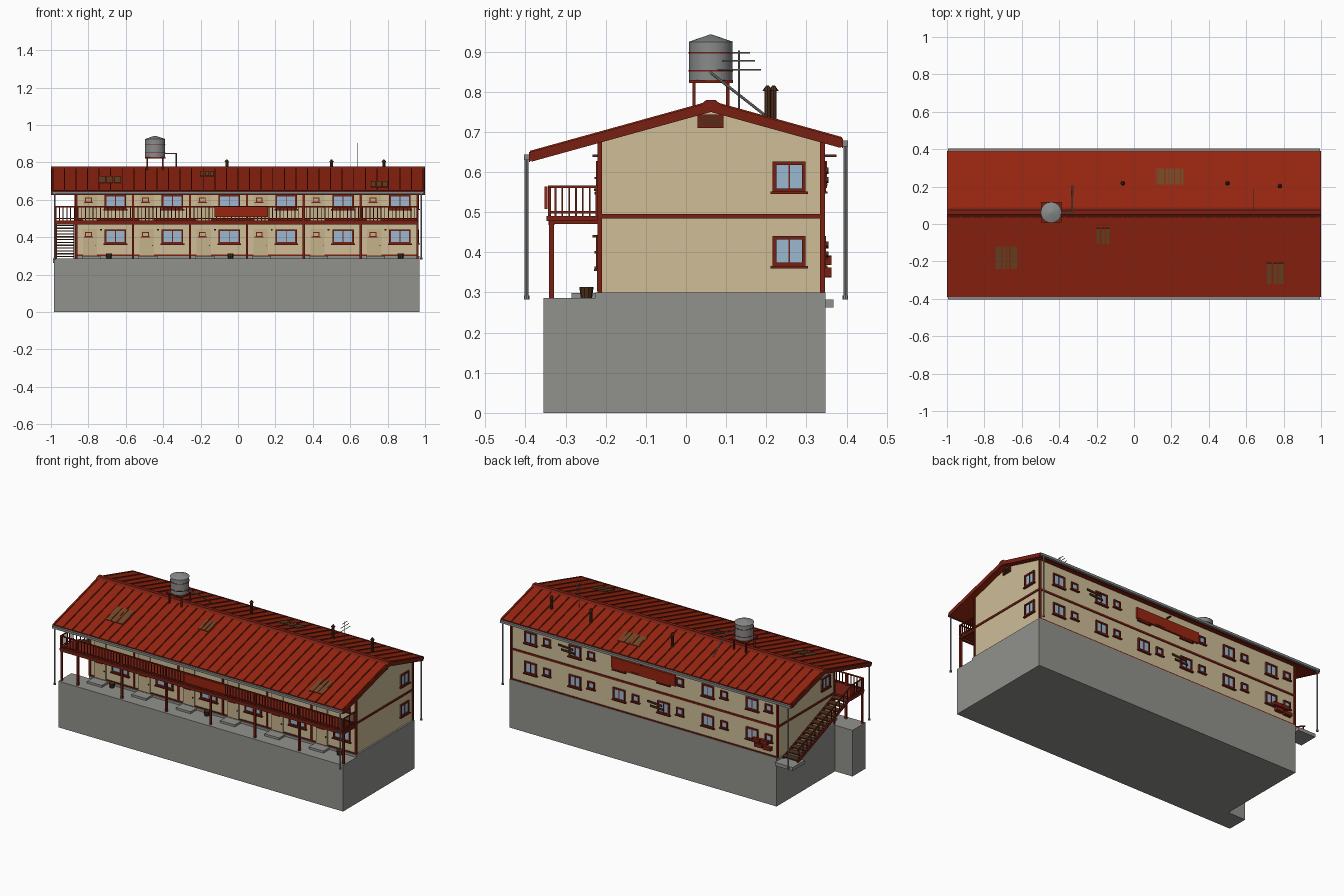
import bpy, bmesh, math
from mathutils import Vector, Matrix

if "Cube" in bpy.data.objects:
    bpy.data.objects.remove(bpy.data.objects["Cube"])

COLOURS = {
    "roof_red": (0.31, 0.018, 0.005), "trim_red": (0.19, 0.014, 0.006),
    "cream": (0.62, 0.51, 0.31), "concrete": (0.283, 0.287, 0.266),
    "glass_blue": (0.33, 0.48, 0.63), "dark_brown": (0.075, 0.028, 0.011),
    "rust": (0.165, 0.065, 0.02), "metal": (0.25, 0.26, 0.26),
    "door_tan": (0.56, 0.45, 0.26),
}
MATS = {}
for name, c in COLOURS.items():
    MATS[name] = bpy.data.materials.new(name)
    MATS[name].diffuse_color = (*c, 1)


class Part:
    """Collects simple solids into one named object."""
    def __init__(self, name, mat):
        self.name, self.mat, self.bm = name, mat, bmesh.new()

    def box(self, x0, x1, y0, y1, z0, z1):
        m = Matrix.Translation(((x0 + x1) / 2, (y0 + y1) / 2, (z0 + z1) / 2))
        m = m @ Matrix.Diagonal((abs(x1 - x0), abs(y1 - y0), abs(z1 - z0), 1))
        bmesh.ops.create_cube(self.bm, size=1, matrix=m)

    def beam(self, a, b, w, h):
        a, b = Vector(a), Vector(b)
        d = b - a
        m = Matrix.Translation((a + b) / 2) @ d.to_track_quat('Y', 'Z').to_matrix().to_4x4()
        bmesh.ops.create_cube(self.bm, size=1, matrix=m @ Matrix.Diagonal((w, d.length, h, 1)))

    def tube(self, a, b, r, r2=None, n=8):
        a, b = Vector(a), Vector(b)
        d = b - a
        m = Matrix.Translation((a + b) / 2) @ d.to_track_quat('Z', 'Y').to_matrix().to_4x4()
        bmesh.ops.create_cone(self.bm, cap_ends=True, segments=n, radius1=r,
                              radius2=r if r2 is None else r2, depth=d.length, matrix=m)

    def prism(self, yz, x0, x1):
        vs = [self.bm.verts.new((x0, y, z)) for y, z in yz]
        f = self.bm.faces.new(vs)
        ext = bmesh.ops.extrude_face_region(self.bm, geom=[f])["geom"]
        bmesh.ops.translate(self.bm, vec=(x1 - x0, 0, 0),
                            verts=[v for v in ext if isinstance(v, bmesh.types.BMVert)])

    def done(self, smooth=False):
        bmesh.ops.recalc_face_normals(self.bm, faces=self.bm.faces)
        me = bpy.data.meshes.new(self.name)
        self.bm.to_mesh(me)
        self.bm.free()
        me.materials.append(MATS[self.mat])
        ob = bpy.data.objects.new(self.name, me)
        bpy.context.collection.objects.link(ob)
        if smooth:
            bpy.context.view_layer.objects.active = ob
            ob.select_set(True)
            bpy.ops.object.shade_smooth_by_angle(angle=math.radians(40))
            ob.select_set(False)


X0, X1, Y0, Y1 = -0.865, 0.96, -0.215, 0.34      # wall outline
RY, RZ, SLOPE = 0.062, 0.772, 0.277               # ridge
BAY = (X1 - X0) / 6
bays = [X0 + BAY * i for i in range(7)]


def roof_z(y):
    return RZ - SLOPE * abs(y - RY)


# Foundation and landing
p = Part("foundation", "concrete")
p.box(X0, 0.97, -0.225, 0.347, 0, 0.3)
p.box(-0.985, 0.97, -0.355, -0.225, 0, 0.286)
p.box(-0.99, -0.868, 0.25, 0.368, 0.262, 0.283)
for b in bays[:6]:
    p.box(b + 0.03, b + 0.13, -0.285, -0.225, 0.286, 0.299)
p.done()

# Walls with gable ends
p = Part("walls", "cream")
p.prism([(Y0, 0.3), (Y1, 0.3), (Y1, roof_z(Y1) - 0.012), (RY, RZ - 0.012), (Y0, roof_z(Y0) - 0.012)], X0, X1)
p.done()

# Roof slabs, standing seams and ridge cap
p = Part("roof", "roof_red")
for ye in (-0.388, 0.388):
    p.prism([(ye, roof_z(ye)), (RY, RZ), (RY, RZ - 0.02), (ye, roof_z(ye) - 0.02)], -0.998, 0.998)
    for i in range(33):
        x = -0.99 + i * 1.98 / 32
        p.beam((x, ye, roof_z(ye) + 0.002), (x, RY, RZ + 0.002), 0.005, 0.007)
p.done()
p = Part("roof_trim", "trim_red")
for ye in (-0.388, 0.388):
    for x in (-0.997, 0.997):
        p.beam((x, ye, roof_z(ye) - 0.01), (x, RY, RZ - 0.01), 0.006, 0.024)
    s = math.copysign(1, ye)
    p.box(-1, 1, ye, ye + s * 0.003, roof_z(ye) - 0.022, roof_z(ye) + 0.002)
p.prism([(0.036, 0.768), (0.05, 0.779), (0.074, 0.779), (0.088, 0.768)], -1, 1)
p.done()

# Weathered roof panels, three strips each
p = Part("roof_patches", "rust")
for cx, cy, w, h in ((-0.685, -0.18, 0.125, 0.12), (-0.165, -0.065, 0.075, 0.085),
                     (0.19, 0.253, 0.155, 0.085), (0.755, -0.265, 0.095, 0.11)):
    for k in (-1, 0, 1):
        x, a, b = cx + k * w / 3, cy - h / 2, cy + h / 2
        p.beam((x, a, roof_z(a) + 0.002), (x, b, roof_z(b) + 0.002), w / 3 - 0.006, 0.005)
p.done()

# Gutters and downpipes
p = Part("gutters", "metal")
for y, z in ((-0.397, 0.638), (0.397, 0.672)):
    p.box(-0.995, 0.995, y - 0.007, y + 0.007, z - 0.008, z + 0.006)
    for x in (-0.98, 0.98):
        p.tube((x, y, 0.283), (x, y, z), 0.005)
        p.tube((x, y, 0.282), (x, y, 0.292), 0.007)
p.done()

# Wall trim: corners, floor band, base band, front pilasters
p = Part("wall_trim", "trim_red")
for z0, z1 in ((0.484, 0.496), (0.3, 0.307)):
    p.box(X0, X1, Y0 - 0.005, Y0, z0, z1)
    p.box(X0, X1, Y1, Y1 + 0.005, z0, z1)
p.box(X0 - 0.005, X1 + 0.005, Y0, Y1, 0.484, 0.496)
for x in (X0, X1):
    for y in (Y0, Y1):
        p.box(x - 0.006, x + 0.006, y - 0.006, y + 0.006, 0.3, 0.685)
for x in bays[1:6]:
    p.box(x - 0.006, x + 0.006, Y0 - 0.006, Y0, 0.3, 0.68)
p.done()

# Windows, doors
frames, glass = Part("window_frames", "trim_red"), Part("window_glass", "glass_blue")
doors, vents = Part("doors", "door_tan"), Part("gable_vents", "dark_brown")


def plate(part, side, u0, u1, z0, z1, depth):
    if side in ("front", "back"):
        y, s = (Y0, -1) if side == "front" else (Y1, 1)
        part.box(u0, u1, y, y + s * depth, z0, z1)
    else:
        x, s = (X0, -1) if side == "left" else (X1, 1)
        part.box(x, x + s * depth, u0, u1, z0, z1)


def window(side, u, z, w, h, t=0.009, panes=2):
    a, b, c, d = u - w / 2, u + w / 2, z - h / 2, z + h / 2
    plate(glass, side, a, b, c, d, 0.003)
    for u0, u1, z0, z1 in ((a, a + t, c, d), (b - t, b, c, d), (a, b, d - t, d), (a, b, c, c + t)):
        plate(frames, side, u0, u1, z0, z1, 0.009)
    if panes > 1:
        plate(frames, side, u - 0.002, u + 0.002, c, d, 0.006)
    plate(frames, side, a - 0.006, b + 0.006, c - 0.005, c + 0.001, 0.013)


for z in (0.403, 0.588):
    for b in bays[:6]:
        window("front", b + 0.21, z, 0.115, 0.078)
        plate(doors, "front", b + 0.035, b + 0.112, z - 0.1, z + 0.04, 0.007)
        window("front", b + 0.066, z + 0.012, 0.036, 0.026, 0.005, 1)
        window("back", b + 0.17, z, 0.082, 0.074)
        window("back", b + 0.058, z + 0.006, 0.048, 0.046, 0.008, 1)
    window("right", 0.257, z, 0.082, 0.076)
window("left", -0.13, 0.588, 0.082, 0.076)
for side in ("left", "right"):
    plate(frames, side, 0.029, 0.094, 0.71, 0.743, 0.005)
    for k in range(4):
        plate(vents, side, 0.034, 0.089, 0.714 + k * 0.0067, 0.7185 + k * 0.0067, 0.008)
for q in (frames, glass, doors, vents):
    q.done()

# Wall lamps and door handles
p = Part("wall_lamps", "dark_brown")
for z in (0.44, 0.64):
    for b in bays[:6]:
        p.box(b + 0.128, b + 0.138, Y0 - 0.018, Y0, z - 0.003, z + 0.003)
        p.box(b + 0.102, b + 0.106, Y0 - 0.014, Y0, z - 0.087, z - 0.081)
p.box(0.045, 0.055, Y1, Y1 + 0.035, 0.638, 0.643)
p.done()

# Balcony deck, posts and railing
p = Part("balcony", "trim_red")
p.box(-0.98, X1, -0.348, Y0, 0.478, 0.49)
p.box(-0.98, X1, -0.343, -0.328, 0.468, 0.48)
for x in [-0.975] + bays:
    p.box(x - 0.006, x + 0.006, -0.341, -0.329, 0.286, 0.478)
    p.box(x - 0.004, x + 0.004, -0.344, -0.336, 0.49, 0.563)
    p.box(x - 0.005, x + 0.005, -0.34, Y0, 0.47, 0.48)
for z in (0.5, 0.563):
    p.box(-0.98, X1, -0.344, -0.336, z - 0.003, z + 0.003)
    for x in (-0.977, X1 - 0.003):
        p.box(x - 0.003, x + 0.003, -0.34, Y0, z - 0.003, z + 0.003)
p.done()
p = Part("balusters", "trim_red")
for i in range(97):
    x = -0.975 + i * 0.02
    p.box(x - 0.0022, x + 0.0022, -0.342, -0.338, 0.49, 0.563)
for x in (-0.977, X1 - 0.003):
    for i in range(7):
        y = -0.325 + i * 0.017
        p.box(x - 0.002, x + 0.002, y - 0.002, y + 0.002, 0.49, 0.563)
p.done()

# Sign boards, front and back
p = Part("sign_boards", "roof_red")
p.box(-0.125, 0.16, -0.353, -0.345, 0.508, 0.564)
p.box(-0.17, 0.27, Y1, Y1 + 0.011, 0.56, 0.627)
p.done()

# Outside staircase
st, tr = Part("stair_rails", "trim_red"), Part("stair_treads", "dark_brown")
lo, hi = Vector((0, 0.3, 0.285)), Vector((0, -0.215, 0.482))
for x in (-0.974, -0.877):
    off = Vector((x, 0, 0))
    st.beam(lo + off, hi + off, 0.007, 0.018)
off = Vector((-0.974, 0, 0.072))
st.beam(lo + off, hi + off, 0.006, 0.006)
for i in range(13):
    q = lo.lerp(hi, (i + 0.4) / 13)
    tr.box(-0.972, -0.878, q.y - 0.02, q.y + 0.02, q.z + 0.002, q.z + 0.008)
    st.box(-0.976, -0.972, q.y - 0.002, q.y + 0.002, q.z, q.z + 0.072)
st.done()
tr.done()

# Planter tubs
p = Part("planters", "dark_brown")
for x in (-0.69, -0.04, 0.87):
    p.tube((x, -0.248, 0.286), (x, -0.248, 0.314), 0.014, 0.018, 10)
p.done()

# Loose planks and stacked crates at the back
p = Part("planks", "dark_brown")
for x, z in ((-0.03, 0.405), (0.58, 0.59)):
    p.beam((x - 0.05, Y1 + 0.012, z + 0.01), (x + 0.05, Y1 + 0.012, z + 0.016), 0.006, 0.011)
    p.beam((x - 0.06, Y1 + 0.012, z - 0.012), (x + 0.03, Y1 + 0.012, z - 0.008), 0.006, 0.011)
p.done()
p = Part("crates", "trim_red")
for x0, z0 in ((-0.83, 0.337), (-0.77, 0.34), (-0.81, 0.37), (-0.755, 0.368)):
    p.box(x0, x0 + 0.05, Y1, Y1 + 0.022, z0, z0 + 0.022)
p.done()

# Water tank, stand and pipe
TX, TY = -0.443, RY
p = Part("water_tank", "metal")
p.tube((TX, TY, 0.828), (TX, TY, 0.924), 0.054, n=16)
p.tube((TX, TY, 0.924), (TX, TY, 0.942), 0.056, 0.004, 16)
p.done(True)
p = Part("tank_pipe", "metal")
pts = [(-0.4, TY, 0.847), (-0.33, TY, 0.847), (-0.33, 0.205, 0.735)]
for a, b in zip(pts, pts[1:]):
    p.tube(a, b, 0.0035)
p.done()
p = Part("tank_stand", "trim_red")
p.box(TX - 0.055, TX + 0.055, TY - 0.055, TY + 0.055, 0.822, 0.829)
for sx in (-1, 1):
    for sy in (-1, 1):
        x, y = TX + sx * 0.042, TY + sy * 0.042
        p.box(x - 0.004, x + 0.004, y - 0.004, y + 0.004, 0.752, 0.825)
for z in (0.852, 0.897):
    p.tube((TX, TY, z - 0.002), (TX, TY, z + 0.002), 0.0555, n=16)
p.done()

# Roof vent pipes
p = Part("vent_pipes", "dark_brown")
for x, y in ((-0.06, 0.218), (0.5, 0.218), (0.78, 0.203)):
    p.tube((x, y, 0.725), (x, y, 0.806), 0.008)
    p.tube((x, y, 0.802), (x, y, 0.816), 0.013, 0.003)
p.done()

# Aerial
p = Part("aerial", "metal")
p.tube((0.64, 0.132, 0.745), (0.64, 0.132, 0.903), 0.0025, n=6)
for z, a, b in ((0.897, 0.11, 0.16), (0.877, 0.09, 0.172), (0.855, 0.078, 0.187)):
    p.tube((0.64, a, z), (0.64, b, z), 0.0018, n=6)
p.done()

for m in bpy.data.materials:
    if m.users and not m.is_grease_pencil:
        m.use_nodes = True
        m.node_tree.nodes["Principled BSDF"].inputs["Base Color"].default_value = m.diffuse_color
